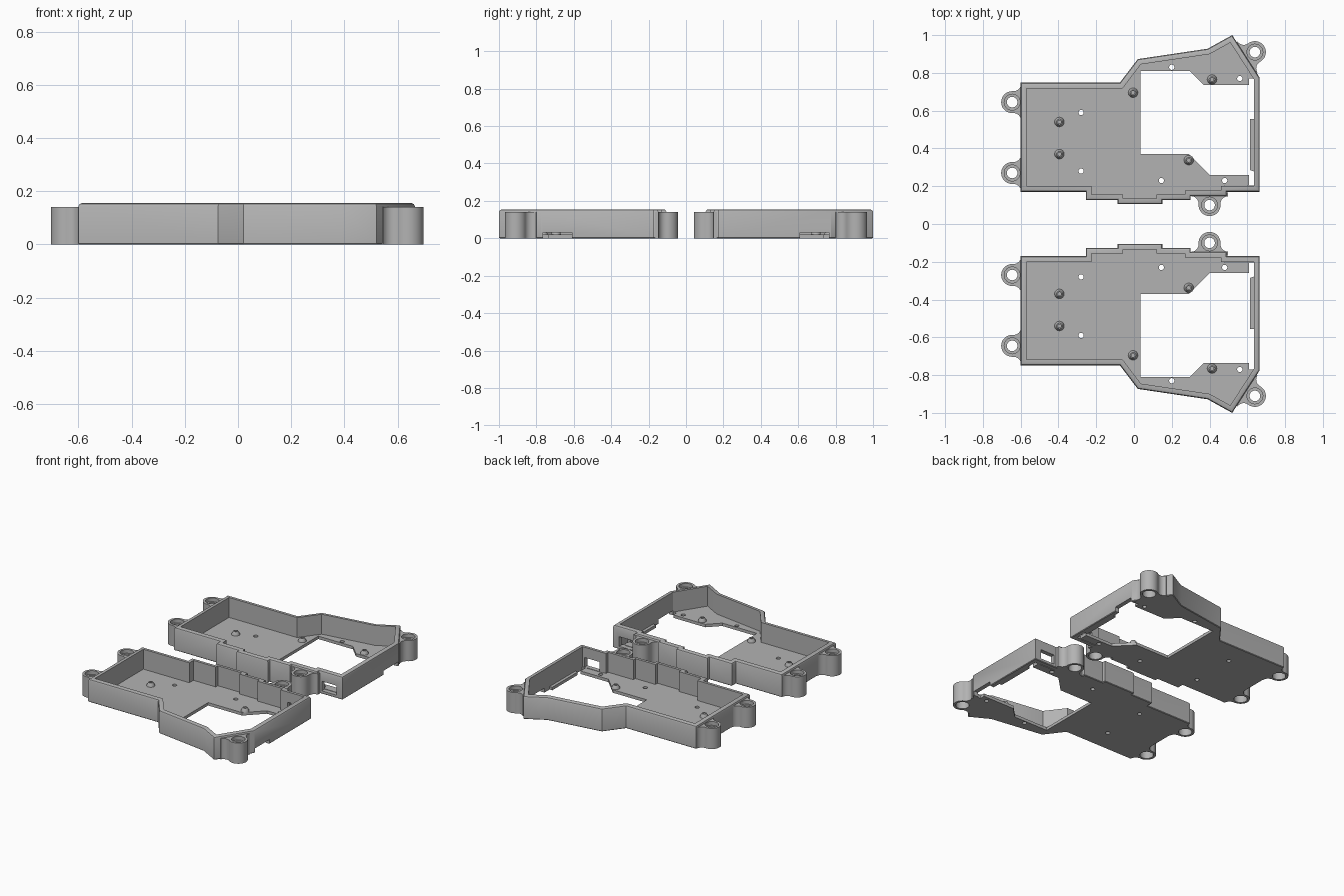
import bpy, bmesh, math
from mathutils import Vector, Matrix

cube = bpy.data.objects.get("Cube")
if cube:
    bpy.data.objects.remove(cube, do_unlink=True)

H, LUG_H, FLOOR, WALL = 0.155, 0.14, 0.02, 0.03

grey = bpy.data.materials.new("plain grey")
grey.use_nodes = True
colour = (0.45, 0.45, 0.45, 1)
grey.diffuse_color = colour
grey.node_tree.nodes["Principled BSDF"].inputs["Base Color"].default_value = colour


def make(name, bm):
    bmesh.ops.recalc_face_normals(bm, faces=bm.faces)
    mesh = bpy.data.meshes.new(name)
    bm.to_mesh(mesh)
    bm.free()
    obj = bpy.data.objects.new(name, mesh)
    bpy.context.collection.objects.link(obj)
    mesh.materials.append(grey)
    return obj


def prism(bm, pts, z0, z1):
    low = [bm.verts.new((x, y, z0)) for x, y in pts]
    top = [bm.verts.new((x, y, z1)) for x, y in pts]
    bm.faces.new(low[::-1])
    bm.faces.new(top)
    for i in range(len(pts)):
        j = (i + 1) % len(pts)
        bm.faces.new((low[i], low[j], top[j], top[i]))


def circle(c, r, n=32):
    return [(c[0] + r * math.cos(math.tau * i / n), c[1] + r * math.sin(math.tau * i / n))
            for i in range(n)]


def box(x0, x1, y0, y1):
    return [(x0, y0), (x1, y0), (x1, y1), (x0, y1)]


def inset(pts, d):
    """Mitred inward offset of a counter-clockwise outline."""
    out = []
    for i, p in enumerate(pts):
        p = Vector(p)
        a = (p - Vector(pts[i - 1])).normalized()
        b = (Vector(pts[(i + 1) % len(pts)]) - p).normalized()
        na, nb = Vector((-a.y, a.x)), Vector((-b.y, b.x))
        out.append(tuple(p + (na + nb) * d / (1 + na.dot(nb))))
    return out


def revolve(bm, c, profile, n=24):
    """Closed ring of (radius, z) points turned about a vertical axis."""
    rings = [[bm.verts.new((x, y, z)) for x, y in circle(c, r, n)] for r, z in profile]
    for a, b in zip(rings, rings[1:]):
        for i in range(n):
            j = (i + 1) % n
            bm.faces.new((a[i], a[j], b[j], b[i]))
    bm.faces.new(rings[0])
    bm.faces.new(rings[-1])


def cut(obj, prisms):
    bm = bmesh.new()
    for pts, z0, z1 in prisms:
        prism(bm, pts, z0, z1)
    cutter = make("cutter", bm)
    cutter.hide_render = True
    mod = obj.modifiers.new("cut", "BOOLEAN")
    mod.operation, mod.solver, mod.object = "DIFFERENCE", "EXACT", cutter
    bpy.context.view_layer.objects.active = obj
    bpy.ops.object.modifier_apply(modifier=mod.name)
    bpy.data.objects.remove(cutter, do_unlink=True)


def finish(obj):
    """Smooth shading and the mirrored second tray."""
    bpy.ops.object.select_all(action="DESELECT")
    obj.select_set(True)
    bpy.context.view_layer.objects.active = obj
    bpy.ops.object.shade_smooth_by_angle(angle=math.radians(30))
    mod = obj.modifiers.new("second tray", "MIRROR")
    mod.use_axis = (False, True, False)
    mod.use_mirror_merge = False


outline = [(-0.6, 0.17), (-0.255, 0.17), (-0.255, 0.127), (-0.087, 0.127), (-0.087, 0.105),
           (0.15, 0.105), (0.15, 0.127), (0.3, 0.127), (0.3, 0.148), (0.49, 0.148),
           (0.49, 0.17), (0.665, 0.17), (0.665, 0.775), (0.52, 1.0), (0.39, 0.928),
           (0.02, 0.873), (-0.075, 0.748), (-0.6, 0.748)]

# Perimeter wall with a softened outer rim
bm = bmesh.new()
section = [(0.004, 0), (0, 0.004), (0, H - 0.012), (0.004, H - 0.004), (0.012, H),
           (WALL, H), (WALL, 0)]
loops = [[bm.verts.new((x, y, z)) for x, y in inset(outline, d)] for d, z in section]
for k, loop in enumerate(loops):
    nxt = loops[(k + 1) % len(loops)]
    for i in range(len(loop)):
        j = (i + 1) % len(loop)
        bm.faces.new((loop[i], loop[j], nxt[j], nxt[i]))
wall = make("tray_wall", bm)
cut(wall, [(box(0.51, 0.62, 0.1, 0.25), 0.02, 0.085),
           (box(0.6, 0.7, 0.61, 0.765), -0.05, 0.03)])
finish(wall)

# Floor with the large opening and small through holes
bm = bmesh.new()
prism(bm, inset(outline, WALL), 0, FLOOR)
floor = make("tray_floor", bm)
opening = [(0.035, 0.37), (0.29, 0.37), (0.4, 0.26), (0.61, 0.26), (0.61, 0.205),
           (0.66, 0.205), (0.66, 0.27), (0.615, 0.285), (0.615, 0.555), (0.66, 0.555),
           (0.66, 0.77), (0.61, 0.77), (0.61, 0.735), (0.37, 0.735), (0.295, 0.81),
           (0.035, 0.81)]
holes = [(-0.28, 0.59), (-0.28, 0.28), (0.145, 0.23), (0.48, 0.23), (0.2, 0.83), (0.56, 0.77)]
cut(floor, [(opening, -0.1, 0.1), (box(0.48, 0.6, 0.196, 0.205), -0.1, 0.1)]
    + [(circle(h, 0.014, 20), -0.1, 0.1) for h in holes])
finish(floor)

# Screw bosses
bm = bmesh.new()
for c in [(-0.395, 0.54), (-0.395, 0.37), (-0.005, 0.695), (0.29, 0.338), (0.413, 0.765)]:
    revolve(bm, c, [(0.026, FLOOR - 0.005), (0.025, FLOOR + 0.006), (0.015, FLOOR + 0.024),
                    (0.009, FLOOR + 0.024), (0.009, FLOOR + 0.004)])
finish(make("screw_bosses", bm))


# Mounting lugs blended into the wall
def lug(name, c, angle, d=0.047, r=0.058, f=0.04):
    v = math.sqrt((r + f) ** 2 - (f - d) ** 2)
    t = math.atan2(v, f - d)
    n = 24
    half = [(r * math.cos(t * i / n), r * math.sin(t * i / n)) for i in range(n + 1)]
    for i in range(1, 9):
        a = t + math.pi + (math.pi - t - math.pi) * i / 8
        half.append((f - d + f * math.cos(a), v + f * math.sin(a)))
    half.append((-d - 0.02, v))
    pts = half + [(x, -y) for x, y in half[:0:-1]]
    turn = Matrix.Rotation(angle, 2)
    bm = bmesh.new()
    prism(bm, [tuple(turn @ Vector(p) + Vector(c)) for p in pts], 0, LUG_H)
    obj = make(name, bm)
    for radius, z0, z1 in [(0.028, -0.1, 0.3), (0.042, -0.1, 0.05), (0.042, 0.115, 0.3)]:
        cut(obj, [(circle(c, radius), z0, z1)])
    finish(obj)


lug("right_rear_lug", (-0.645, 0.645), math.pi)
lug("right_front_lug", (-0.645, 0.27), math.pi)
lug("inner_lug", (0.4, 0.1), -math.pi / 2)
lug("left_corner_lug", (0.64, 0.91), math.atan2(0.145, 0.225))
